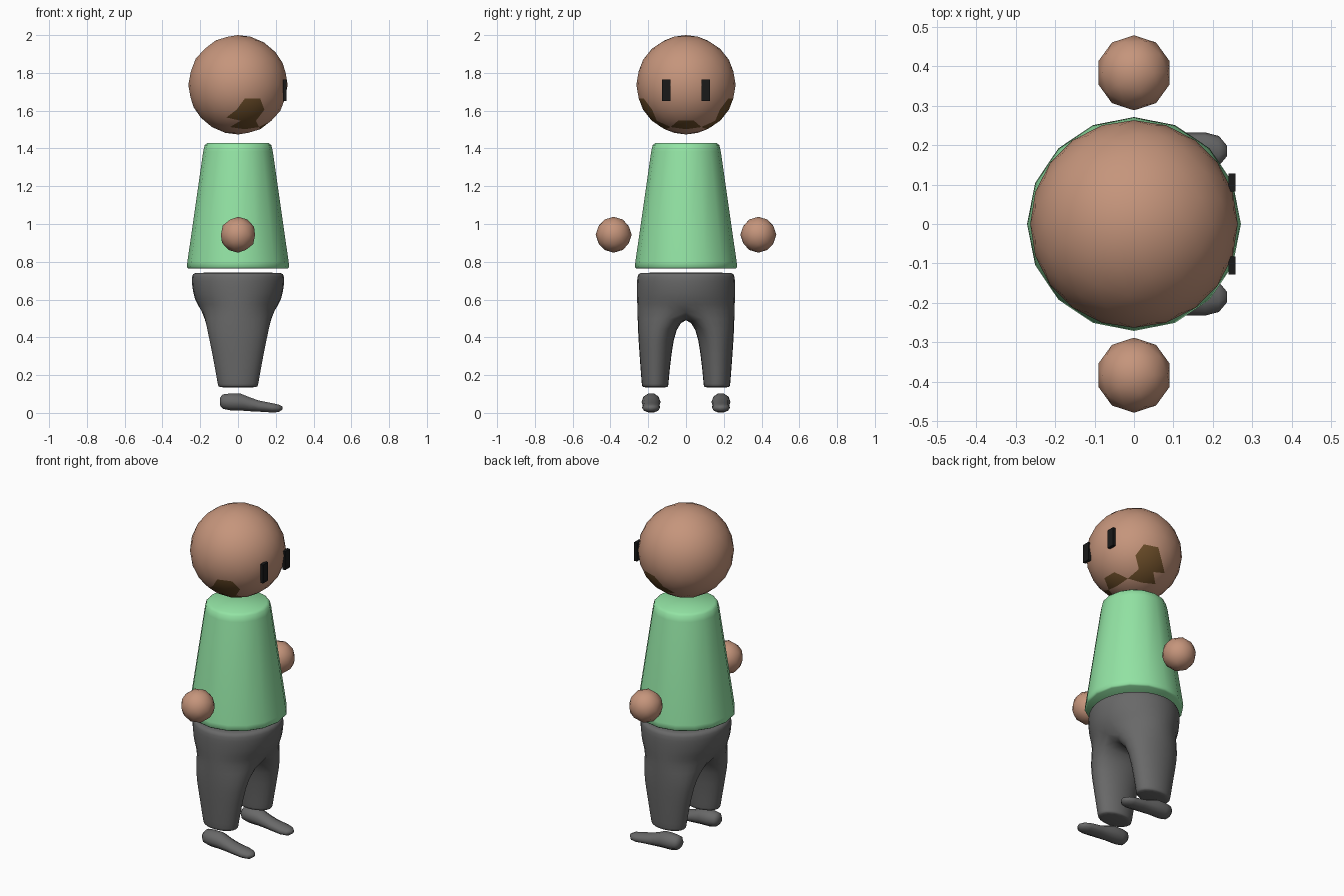
import bpy, bmesh
from math import sin, cos, radians, pi
from mathutils import Vector, Matrix

if "Cube" in bpy.data.objects:
    bpy.data.objects.remove(bpy.data.objects["Cube"], do_unlink=True)


def material(name, rgb):
    m = bpy.data.materials.new(name)
    m.use_nodes = True
    m.diffuse_color = (*rgb, 1)
    m.node_tree.nodes["Principled BSDF"].inputs["Base Color"].default_value = (*rgb, 1)
    return m


skin = material("skin", (0.56, 0.30, 0.20))
beard = material("beard_brown", (0.15, 0.075, 0.022))
green = material("shirt_green", (0.29, 0.77, 0.37))
grey = material("trouser_grey", (0.14, 0.14, 0.14))
black = material("eye_black", (0.01, 0.01, 0.01))


def finish(bm, name, mats, smooth=True, subdivide=0):
    bmesh.ops.recalc_face_normals(bm, faces=bm.faces)
    for f in bm.faces:
        f.smooth = smooth
    me = bpy.data.meshes.new(name)
    bm.to_mesh(me)
    bm.free()
    for m in mats:
        me.materials.append(m)
    ob = bpy.data.objects.new(name, me)
    bpy.context.scene.collection.objects.link(ob)
    if subdivide:
        mod = ob.modifiers.new("Smooth", 'SUBSURF')
        mod.levels = mod.render_levels = subdivide
    return ob


def ring(bm, points):
    return [bm.verts.new(p) for p in points]


def bridge(bm, a, b):
    n = len(a)
    for i in range(n):
        j = (i + 1) % n
        bm.faces.new((a[i], a[j], b[j], b[i]))


def loft(bm, rings):
    for a, b in zip(rings, rings[1:]):
        bridge(bm, a, b)
    bm.faces.new(rings[0])
    bm.faces.new(rings[-1])


def ellipse(n, rx, ry, cy, z, start=0.0):
    return [(rx * cos(start + 2 * pi * i / n), cy + ry * sin(start + 2 * pi * i / n), z)
            for i in range(n)]


# Head, with the beard painted on jaw and chin faces
head_z, head_r = 1.737, 0.263
bm = bmesh.new()
bmesh.ops.create_icosphere(bm, subdivisions=3, radius=1)
cheek = Vector((0.263, -0.809, -0.526))
jaw = [Vector(p).normalized() for p in (
    (-0.06, -0.75, -0.64), (0.01, -0.54, -0.82), (0.18, -0.57, -0.78),
    (0.31, -0.44, -0.82), (0.60, 0, -0.78), (0.51, -0.16, -0.82))]
for f in bm.faces:
    d = f.calc_center_median().normalized()
    d.y = -abs(d.y)
    if d.dot(cheek) > 0.96 or any((d - j).length < 0.08 for j in jaw):
        f.material_index = 1
bmesh.ops.transform(bm, verts=bm.verts,
                    matrix=Matrix.Translation((0, 0, head_z)) @ Matrix.Scale(head_r, 4))
finish(bm, "head", [skin, beard])

# Shirt
bm = bmesh.new()
shirt_profile = [(0.262, 0.764), (0.271, 0.772), (0.268, 0.80),
                 (0.184, 1.385), (0.176, 1.418), (0.160, 1.43)]
loft(bm, [ring(bm, ellipse(16, r, r, 0, z)) for r, z in shirt_profile])
finish(bm, "shirt", [green])

# Trousers: waist rings split into two leg tubes
bm = bmesh.new()
waist = [(0.20, 0.21, 0.742), (0.237, 0.252, 0.742), (0.252, 0.265, 0.728),
         (0.25, 0.267, 0.67), (0.236, 0.266, 0.60), (0.205, 0.263, 0.55)]
rings = [ring(bm, ellipse(16, rx, ry, 0, z)) for rx, ry, z in waist]
for a, b in zip(rings, rings[1:]):
    bridge(bm, a, b)
bm.faces.new(rings[0])
hip = rings[-1]
crotch = ring(bm, [(x, 0, 0.51) for x in (-0.1, 0, 0.1)])
leg_rows = [(0.172, 0.105, 0.155, 0.45), (0.143, 0.089, 0.162, 0.32),
            (0.113, 0.074, 0.164, 0.16), (0.110, 0.073, 0.163, 0.14),
            (0.100, 0.063, 0.163, 0.134)]
for side in (1, -1):
    top = [hip[(side * k) % 16] for k in range(9)] + crotch
    for rx, ry, cy, z in leg_rows:
        row = ring(bm, [(x, side * y, h) for x, y, h in
                        ellipse(12, rx, ry, cy, z, radians(-30))])
        bridge(bm, top, row)
        top = row
    bm.faces.new(top)
finish(bm, "trousers", [grey], subdivide=1)

# Paired parts: hands, shoes and eyes
shoe_rows = [(-0.095, 0.060, 0.022, 0.025), (-0.080, 0.060, 0.040, 0.042),
             (-0.040, 0.058, 0.047, 0.050), (0.015, 0.057, 0.047, 0.050),
             (0.060, 0.046, 0.039, 0.046), (0.110, 0.036, 0.031, 0.046),
             (0.180, 0.027, 0.026, 0.047), (0.215, 0.024, 0.021, 0.038),
             (0.235, 0.026, 0.009, 0.014)]
for side, label in ((-1, "right"), (1, "left")):
    bm = bmesh.new()
    bmesh.ops.create_icosphere(bm, subdivisions=2, radius=0.095)
    bmesh.ops.translate(bm, verts=bm.verts, vec=(0, side * 0.383, 0.943))
    finish(bm, label + "_hand", [skin])

    bm = bmesh.new()
    loft(bm, [ring(bm, [(x, side * 0.185 + hy * cos(a), zc + hz * sin(a))
                        for a in (2 * pi * i / 10 for i in range(10))])
              for x, zc, hz, hy in shoe_rows])
    finish(bm, label + "_shoe", [grey])

    bm = bmesh.new()
    bmesh.ops.create_cube(bm, size=1)
    bmesh.ops.scale(bm, verts=bm.verts, vec=(0.018, 0.046, 0.112))
    bmesh.ops.translate(bm, verts=bm.verts, vec=(0.248, side * 0.105, 1.708))
    finish(bm, label + "_eye", [black], smooth=False)
